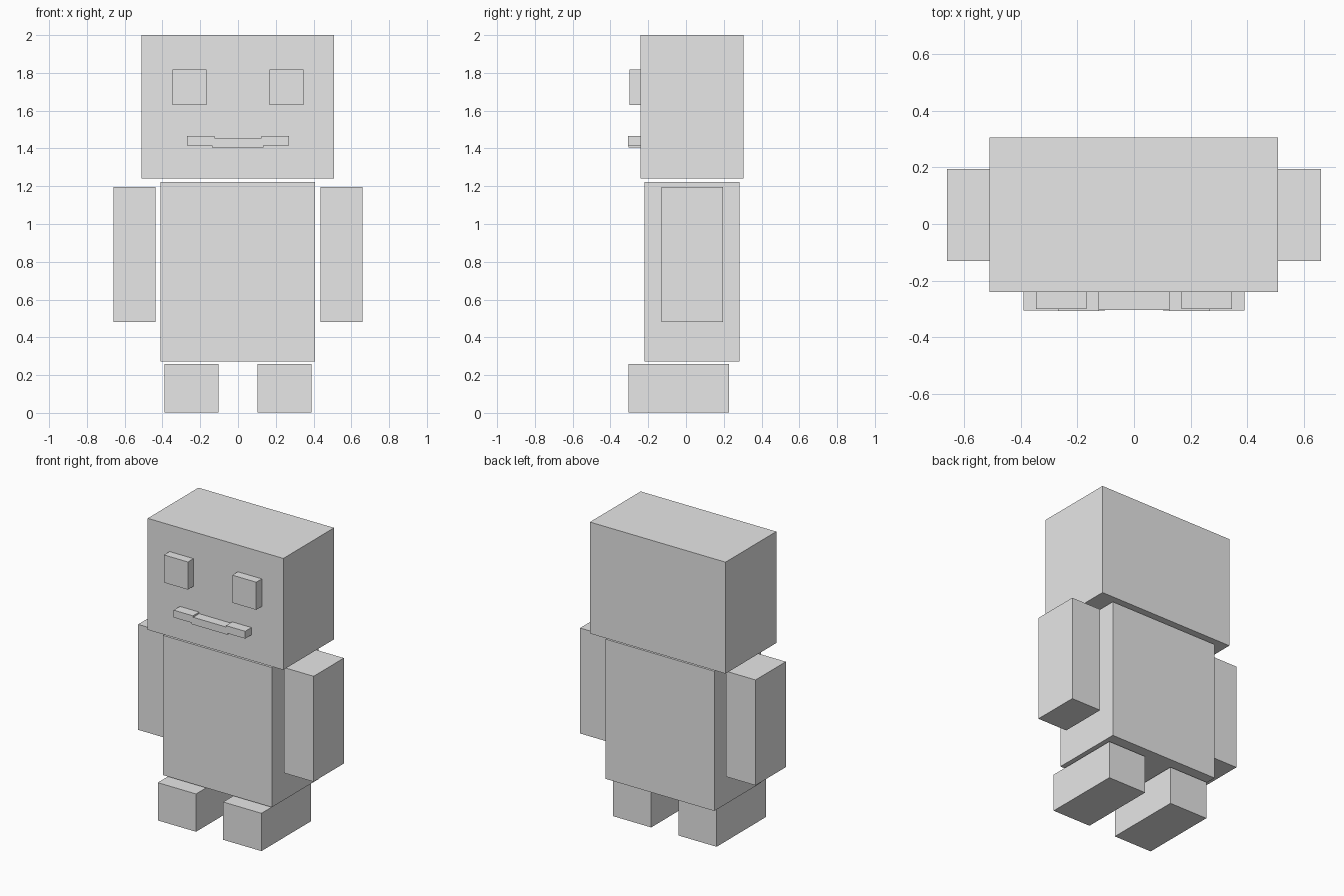
import bpy

if "Cube" in bpy.data.objects:
    bpy.data.objects.remove(bpy.data.objects["Cube"])

grey = bpy.data.materials.new("plain_grey")
grey.diffuse_color = (0.8, 0.8, 0.8, 1)
grey.use_nodes = True
grey.node_tree.nodes["Principled BSDF"].inputs["Base Color"].default_value = grey.diffuse_color


def box(name, x, y, z):
    """Axis-aligned block from (min, max) ranges."""
    bpy.ops.mesh.primitive_cube_add(
        size=1, location=[(r[0] + r[1]) / 2 for r in (x, y, z)])
    ob = bpy.context.object
    ob.name = name
    ob.data.name = name
    for v in ob.data.vertices:
        for i, r in enumerate((x, y, z)):
            v.co[i] *= r[1] - r[0]
    ob.data.materials.append(grey)
    return ob


def pair(name, x, y, z):
    """The same block on both sides of the body."""
    box(name + "_right", x, y, z)
    box(name + "_left", (-x[1], -x[0]), y, z)


# head and torso, with a thin gap between them
box("head", (-0.511, 0.509), (-0.24, 0.305), (1.242, 2.0))
box("torso", (-0.411, 0.408), (-0.219, 0.283), (0.273, 1.223))

# arms and feet stand slightly clear of the torso
pair("arm", (0.436, 0.66), (-0.13, 0.195), (0.48, 1.197))
pair("foot", (0.102, 0.39), (-0.305, 0.228), (0.003, 0.26))

# raised square eyes
pair("eye", (0.167, 0.347), (-0.3, -0.235), (1.63, 1.818))

# mouth: low middle bar with raised corners
box("mouth_middle", (-0.137, 0.134), (-0.304, -0.235), (1.405, 1.455))
pair("mouth_corner", (0.124, 0.269), (-0.307, -0.235), (1.416, 1.466))
